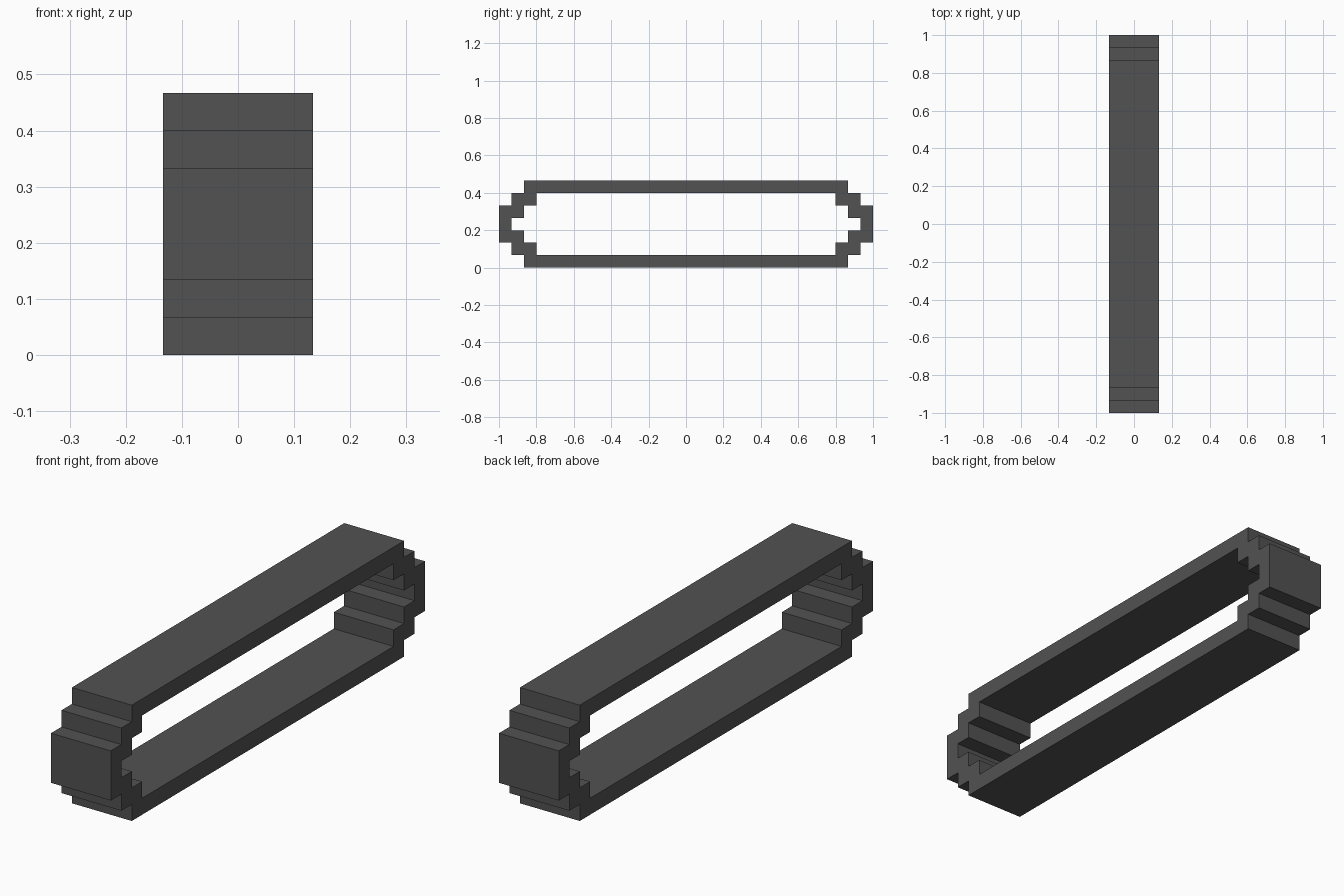
import bpy
import bmesh

if "Cube" in bpy.data.objects:
    bpy.data.objects.remove(bpy.data.objects["Cube"], do_unlink=True)

U = 1 / 15          # one step of the stair-stepped outline
HALF_WIDTH = 2 * U

# Dark grey material
grey = bpy.data.materials.new("dark grey")
grey.use_nodes = True
colour = (0.085, 0.085, 0.085, 1)
grey.diffuse_color = colour
grey.node_tree.nodes["Principled BSDF"].inputs["Base Color"].default_value = colour

# Stepped (y, z) outlines of the +y end, bottom to top, in steps
outer_end = [(13, 0), (13, 1), (14, 1), (14, 2), (15, 2),
             (15, 5), (14, 5), (14, 6), (13, 6), (13, 7)]
inner_end = [(12, 1), (12, 2), (13, 2), (13, 3), (14, 3),
             (14, 4), (13, 4), (13, 5), (12, 5), (12, 6)]


def full_loop(end):
    """Mirror one end across y to close the outline."""
    return end + [(-y, z) for y, z in reversed(end)]


def add_loop(bm, loop, x):
    return [bm.verts.new((x, y * U, z * U)) for y, z in loop]


# Stepped band: outer and inner walls joined by flat rims on both sides
bm = bmesh.new()
outer, inner = full_loop(outer_end), full_loop(inner_end)
rings = [add_loop(bm, outer, HALF_WIDTH), add_loop(bm, inner, HALF_WIDTH),
         add_loop(bm, inner, -HALF_WIDTH), add_loop(bm, outer, -HALF_WIDTH)]
count = len(outer)
for r in range(4):
    a, b = rings[r], rings[(r + 1) % 4]
    for i in range(count):
        j = (i + 1) % count
        bm.faces.new((a[i], a[j], b[j], b[i]))
bmesh.ops.recalc_face_normals(bm, faces=bm.faces)

mesh = bpy.data.meshes.new("stepped_band")
bm.to_mesh(mesh)
bm.free()
mesh.materials.append(grey)
band = bpy.data.objects.new("stepped_band", mesh)
bpy.context.collection.objects.link(band)
